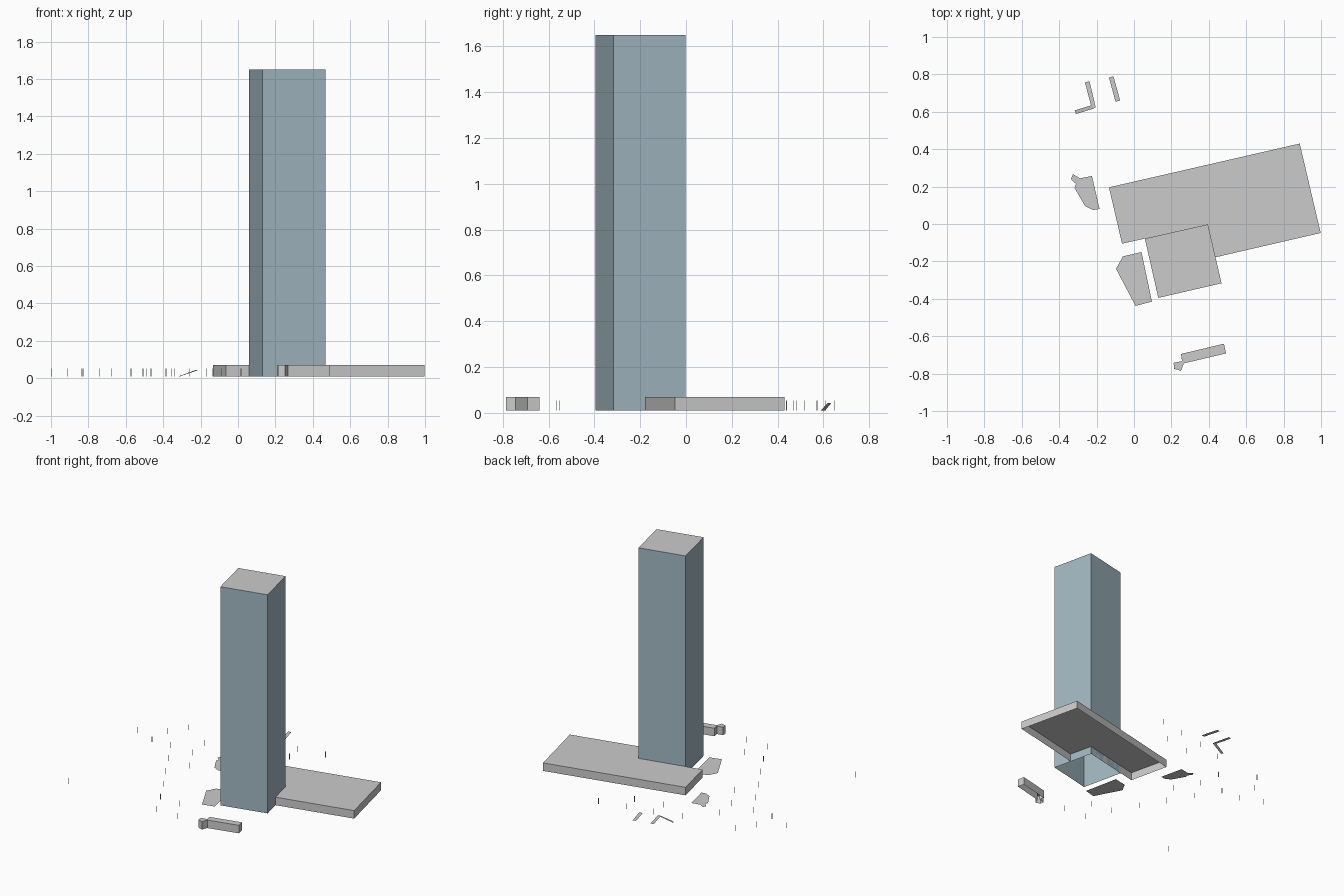
import bpy, bmesh
from mathutils import Vector

if "Cube" in bpy.data.objects:
    bpy.data.objects.remove(bpy.data.objects["Cube"])

BASE = 0.01      # underside of walls
LOW = 0.07       # roof height of the low buildings


def finish(name, bm, material=None):
    mesh = bpy.data.meshes.new(name)
    bm.to_mesh(mesh)
    bm.free()
    obj = bpy.data.objects.new(name, mesh)
    bpy.context.collection.objects.link(obj)
    if material:
        mesh.materials.append(material)
    return obj


def flat_shape(name, pts):
    """One flat face from (x, y, z) points given counter-clockwise."""
    bm = bmesh.new()
    bm.faces.new([bm.verts.new(p) for p in pts])
    bm.normal_update()
    return finish(name, bm)


def at(pts, z):
    return [(x, y, z) for x, y in pts]


def facade(name, pts, z0, z1, width, rows, material=None):
    """Separate flat wall panels around a counter-clockwise outline, open below."""
    bm = bmesh.new()
    for a, b in zip(pts, pts[1:] + pts[:1]):
        a, b = Vector(a), Vector(b)
        cols = max(1, round((b - a).length / width))
        for i in range(cols):
            p, q = a.lerp(b, i / cols), a.lerp(b, (i + 1) / cols)
            for r in range(rows):
                lo = z0 + (z1 - z0) * r / rows
                hi = z0 + (z1 - z0) * (r + 1) / rows
                bm.faces.new([bm.verts.new((v.x, v.y, z)) for v, z in
                              ((p, lo), (q, lo), (q, hi), (p, hi))])
    bm.normal_update()
    return finish(name, bm, material)


glass = bpy.data.materials.new("blue_grey_glass")
glass.diffuse_color = (0.36, 0.48, 0.54, 1)
glass.use_nodes = True
glass.node_tree.nodes["Principled BSDF"].inputs["Base Color"].default_value = glass.diffuse_color

# Tower: glazed walls and plain roof
tower = [(0.13, -0.395), (0.468, -0.317), (0.395, -0.002), (0.058, -0.078)]
facade("tower_walls", tower, BASE, 1.65, 0.02, 80, glass)
flat_shape("tower_roof", at(tower, 1.65))

# Podium wrapping round the tower
podium = [(-0.064, -0.105), (0.058, -0.078), (0.395, -0.002), (0.435, -0.178),
          (0.998, -0.048), (0.886, 0.43), (-0.134, 0.196)]
facade("podium_walls", podium, BASE, LOW, 0.016, 1)
flat_shape("podium_roof", at(podium, LOW))

# Small pavilion
pavilion = [(0.251, -0.695), (0.257, -0.733), (0.212, -0.742), (0.214, -0.774),
            (0.251, -0.785), (0.267, -0.745), (0.492, -0.692), (0.481, -0.64)]
facade("pavilion_walls", pavilion, BASE, LOW, 0.016, 1)
flat_shape("pavilion_roof", at(pavilion, LOW))

# Flat ground patches
flat_shape("west_patch", at([
    (-0.326, 0.267), (-0.337, 0.24), (-0.31, 0.214), (-0.318, 0.193),
    (-0.262, 0.096), (-0.219, 0.075), (-0.184, 0.08), (-0.225, 0.257),
    (-0.289, 0.244)], 0.0))
flat_shape("south_patch", at([
    (-0.059, -0.173), (-0.096, -0.24), (0.008, -0.438), (0.096, -0.415),
    (0.04, -0.15)], 0.0))

# Raised walkways and the ramp leading up to them
DECK = 0.043
flat_shape("walkway", at([(-0.262, 0.757), (-0.23, 0.634), (-0.214, 0.618),
                          (-0.205, 0.625), (-0.238, 0.763)], DECK))
flat_shape("ramp", [(-0.318, 0.607, BASE), (-0.31, 0.588, BASE),
                    (-0.214, 0.618, DECK), (-0.23, 0.634, DECK)])
flat_shape("short_walkway", at([(-0.134, 0.784), (-0.099, 0.654),
                                (-0.074, 0.66), (-0.11, 0.79)], DECK))

# Thin posts scattered over the plaza
posts = [(-0.998, 0.235), (-0.743, 0.47), (-0.824, 0.342), (-0.834, 0.171),
         (-0.674, 0.166), (-0.487, 0.155), (-0.508, 0.326), (-0.337, 0.519),
         (-0.134, 0.572), (-0.118, 0.439), (0.07, 0.61), (0.091, 0.481),
         (0.273, 0.647), (-0.572, -0.011), (-0.385, -0.027), (-0.465, -0.193),
         (-0.358, -0.369), (-0.257, -0.551), (-0.086, -0.567), (-0.914, -0.706),
         (-0.166, -0.733), (0.016, -0.743)]
R = 0.0015
for i, (x, y) in enumerate(posts):
    square = [(x - R, y - R), (x + R, y - R), (x + R, y + R), (x - R, y + R)]
    facade(f"post_{i + 1}", square, BASE, 0.053, 1, 1)
